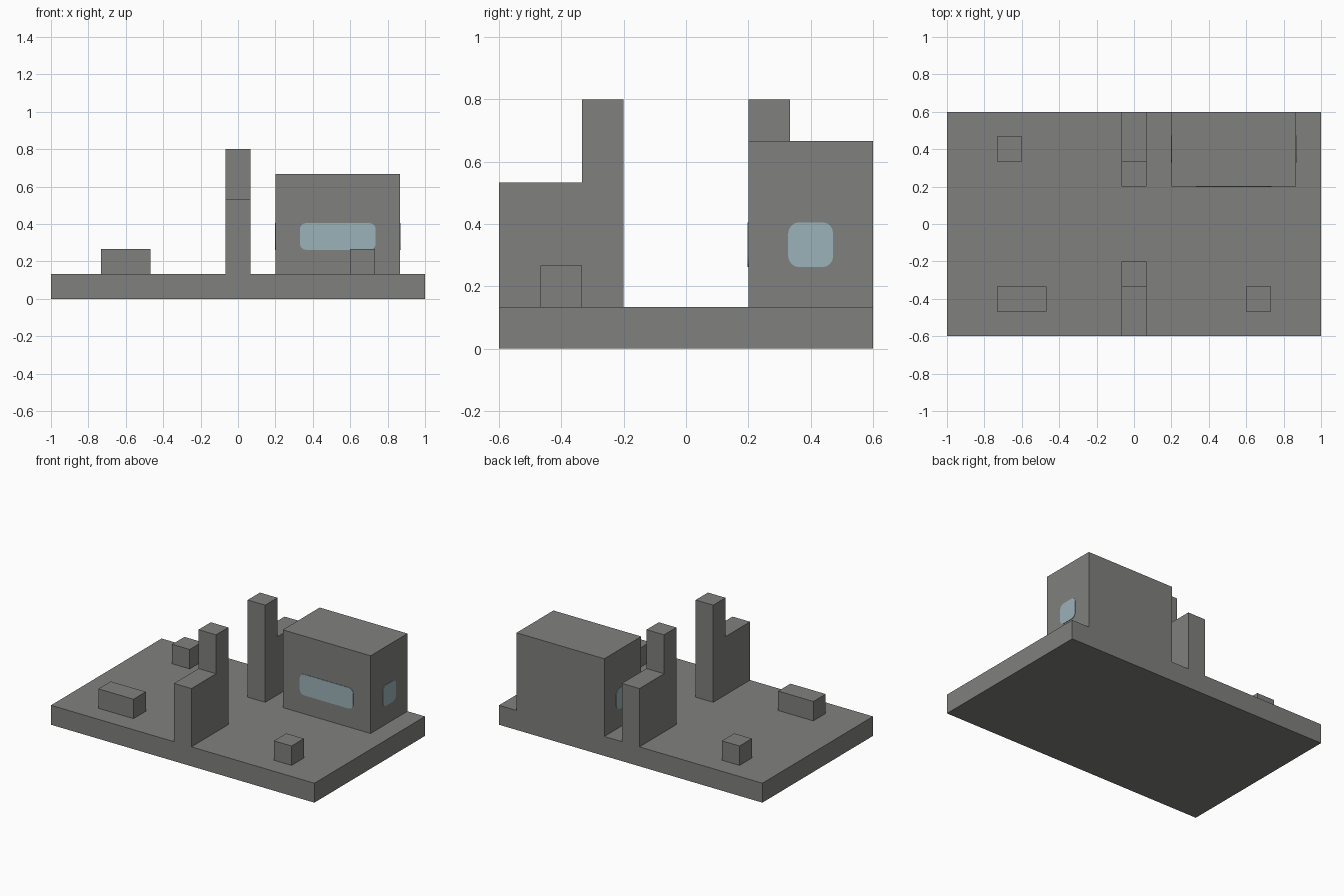
import bpy
import bmesh
from math import cos, sin, pi
from mathutils import Vector

cube = bpy.data.objects.get("Cube")
if cube:
    bpy.data.objects.remove(cube, do_unlink=True)

U = 1 / 15          # modular unit
FLOOR = 2 * U       # top of the base slab


def make_material(name, color):
    mat = bpy.data.materials.new(name)
    mat.use_nodes = True
    mat.diffuse_color = color
    mat.node_tree.nodes["Principled BSDF"].inputs["Base Color"].default_value = color
    return mat


grey = make_material("concrete grey", (0.216, 0.216, 0.209, 1))
glass = make_material("pale blue glass", (0.33, 0.445, 0.485, 1))


def prism(name, outline, depth, mat):
    """Extrude a flat outline along the depth vector."""
    bm = bmesh.new()
    face = bm.faces.new([bm.verts.new(p) for p in outline])
    top = bmesh.ops.extrude_face_region(bm, geom=[face])["geom"]
    moved = [v for v in top if isinstance(v, bmesh.types.BMVert)]
    bmesh.ops.translate(bm, verts=moved, vec=depth)
    bmesh.ops.recalc_face_normals(bm, faces=bm.faces)
    mesh = bpy.data.meshes.new(name)
    bm.to_mesh(mesh)
    bm.free()
    mesh.materials.append(mat)
    obj = bpy.data.objects.new(name, mesh)
    bpy.context.collection.objects.link(obj)
    return obj


def box(name, x0, x1, y0, y1, z0, z1):
    """Box with bounds in modular units."""
    outline = [(x * U, y * U, z0 * U) for x, y in
               ((x0, y0), (x1, y0), (x1, y1), (x0, y1))]
    return prism(name, outline, (0, 0, (z1 - z0) * U), grey)


def window(name, center, across, normal, width, height, radius=0.035):
    """Thin rounded plate on a wall."""
    c, a, n, up = Vector(center), Vector(across), Vector(normal), Vector((0, 0, 1))
    outline = []
    for i, (sx, sz) in enumerate(((1, 1), (-1, 1), (-1, -1), (1, -1))):
        for k in range(5):
            t = (i + k / 4) * pi / 2
            u = sx * (width / 2 - radius) + radius * cos(t)
            v = sz * (height / 2 - radius) + radius * sin(t)
            outline.append(c + a * u + up * v - n * 0.002)
    return prism(name, outline, n * 0.005, glass)


# Base slab
box("base", -15, 15, -9, 9, 0, 2)

# Stepped divider walls with a tall post at the inner end, front and back
profile = ((9, 2), (3, 2), (3, 12), (5, 12), (5, 8), (9, 8))
for side, label in ((-1, "front"), (1, "back")):
    outline = [(-U, side * y * U, z * U) for y, z in profile]
    prism(label + "_divider_wall", outline, (2 * U, 0, 0), grey)

# Booth with windows on the front and both ends
box("booth", 3, 13, 3, 9, 2, 10)
MID_Z = 5 * U
window("booth_front_window", (8 * U, 3 * U, MID_Z), (1, 0, 0), (0, -1, 0), 0.406, 0.144)
window("booth_left_window", (13 * U, 6 * U, MID_Z), (0, 1, 0), (1, 0, 0), 0.144, 0.144)
window("booth_right_window", (3 * U, 6 * U, MID_Z), (0, 1, 0), (-1, 0, 0), 0.144, 0.144)

# Loose blocks on the floor
box("front_long_block", -11, -7, -7, -5, 2, 4)
box("front_small_block", 9, 11, -7, -5, 2, 4)
box("back_small_block", -11, -9, 5, 7, 2, 4)
